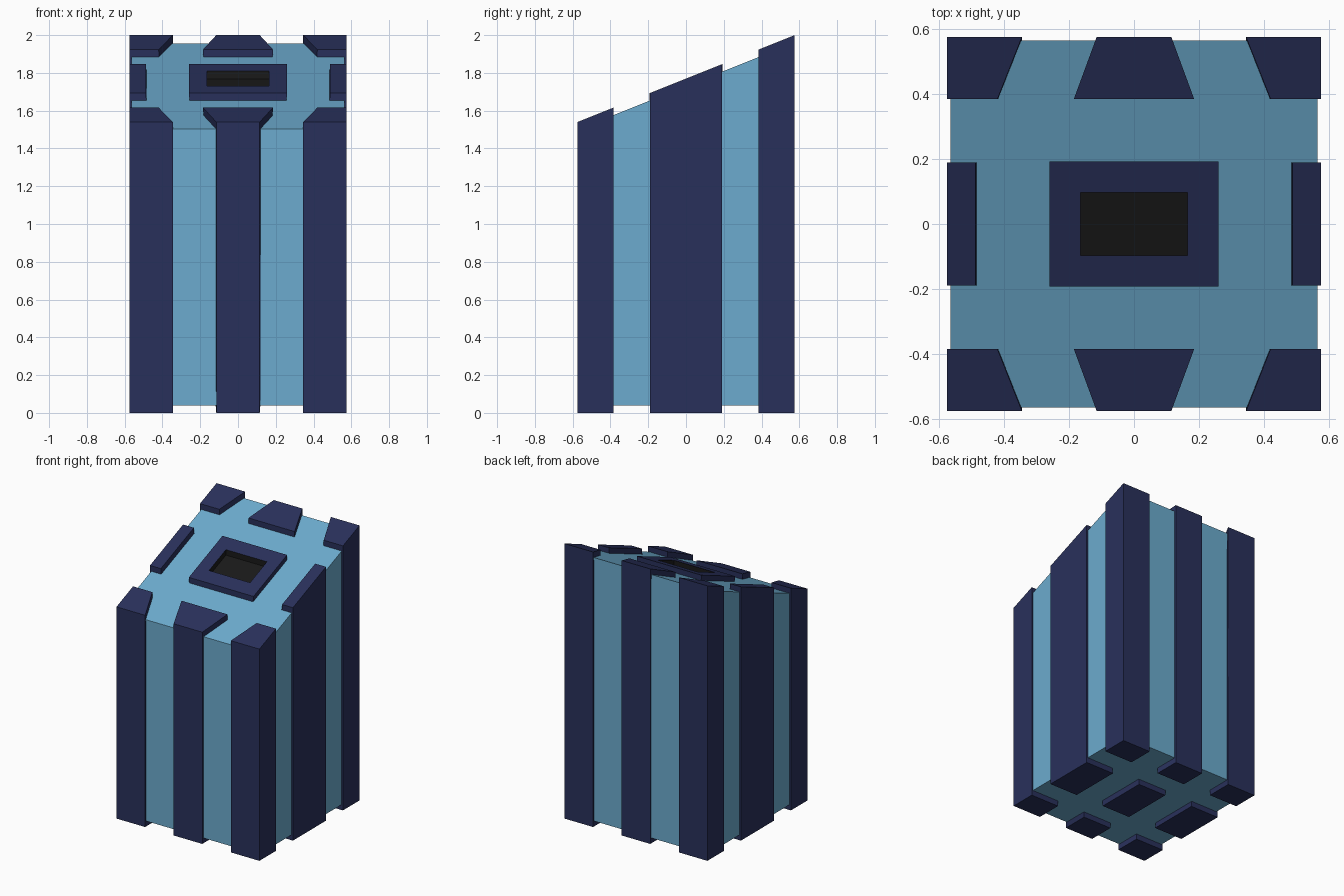
import bpy, bmesh

if "Cube" in bpy.data.objects:
    bpy.data.objects.remove(bpy.data.objects["Cube"])

COLOURS = {"light_blue": (0.15, 0.41, 0.62, 1), "navy": (0.022, 0.03, 0.105, 1), "black": (0.01, 0.01, 0.01, 1)}
MATS = []
for name, col in COLOURS.items():
    m = bpy.data.materials.new(name)
    m.diffuse_color = col
    m.use_nodes = True
    m.node_tree.nodes["Principled BSDF"].inputs["Base Color"].default_value = m.diffuse_color
    MATS.append(m)


def slope(y):
    return 1.77 + 0.4 * y


def loft(bm, bottom, top, z0, drop, mat, depth=None):
    """Solid from a flat bottom outline up to an outline on the slanted top."""
    lo = [bm.verts.new((x, y, z0 if depth is None else slope(y) - depth)) for x, y in bottom]
    hi = [bm.verts.new((x, y, slope(y) - drop)) for x, y in top]
    faces = [bm.faces.new(lo[::-1]), bm.faces.new(hi)]
    n = len(lo)
    for i in range(n):
        j = (i + 1) % n
        faces.append(bm.faces.new((lo[i], lo[j], hi[j], hi[i])))
    for f in faces:
        f.material_index = mat


def finish(bm, name):
    bmesh.ops.recalc_face_normals(bm, faces=bm.faces)
    me = bpy.data.meshes.new(name)
    bm.to_mesh(me)
    bm.free()
    for m in MATS:
        me.materials.append(m)
    ob = bpy.data.objects.new(name, me)
    bpy.context.collection.objects.link(ob)
    return ob


def rect(x0, x1, y0, y1):
    return [(x0, y0), (x1, y0), (x1, y1), (x0, y1)]


def combine(target, tool, op):
    mod = target.modifiers.new(op, "BOOLEAN")
    mod.operation, mod.solver, mod.object = op, "EXACT", tool
    bpy.context.view_layer.objects.active = target
    bpy.ops.object.modifier_apply(modifier=mod.name)
    bpy.data.objects.remove(tool)


# slanted core
H = 0.575
bm = bmesh.new()
c = rect(-0.565, 0.565, -0.565, 0.565)
loft(bm, c, c, 0.04, 0.04, 0)
body = finish(bm, "panelled_block")

# raised columns: regular grid below, spread outwards on the slanted top
bm = bmesh.new()
for s in (-1, 1):
    y, yi = s * H, s * 0.385
    loft(bm, rect(-0.115, 0.115, y, yi),
         [(-0.115, y), (0.115, y), (0.185, yi), (-0.185, yi)], 0, 0, 1)
    loft(bm, rect(s * 0.345, s * H, -0.19, 0.19), rect(s * 0.488, s * H, -0.19, 0.19), 0, 0, 1)
    for t in (-1, 1):
        loft(bm, rect(t * 0.345, t * H, y, yi),
             [(t * 0.345, y), (t * H, y), (t * H, yi), (t * 0.42, yi)], 0, 0, 1)
# centre pad, top and bottom
loft(bm, rect(-0.115, 0.115, -0.19, 0.19), rect(-0.26, 0.26, -0.193, 0.193), 0, 0, 1)
combine(body, finish(bm, "columns"), "UNION")

# black pocket in the centre pad
bm = bmesh.new()
p = rect(-0.165, 0.165, -0.097, 0.097)
loft(bm, p, p, 0, -0.1, 2, depth=0.04)
cutter = finish(bm, "pocket_cutter")
cutter.hide_render = True
combine(body, cutter, "DIFFERENCE")
